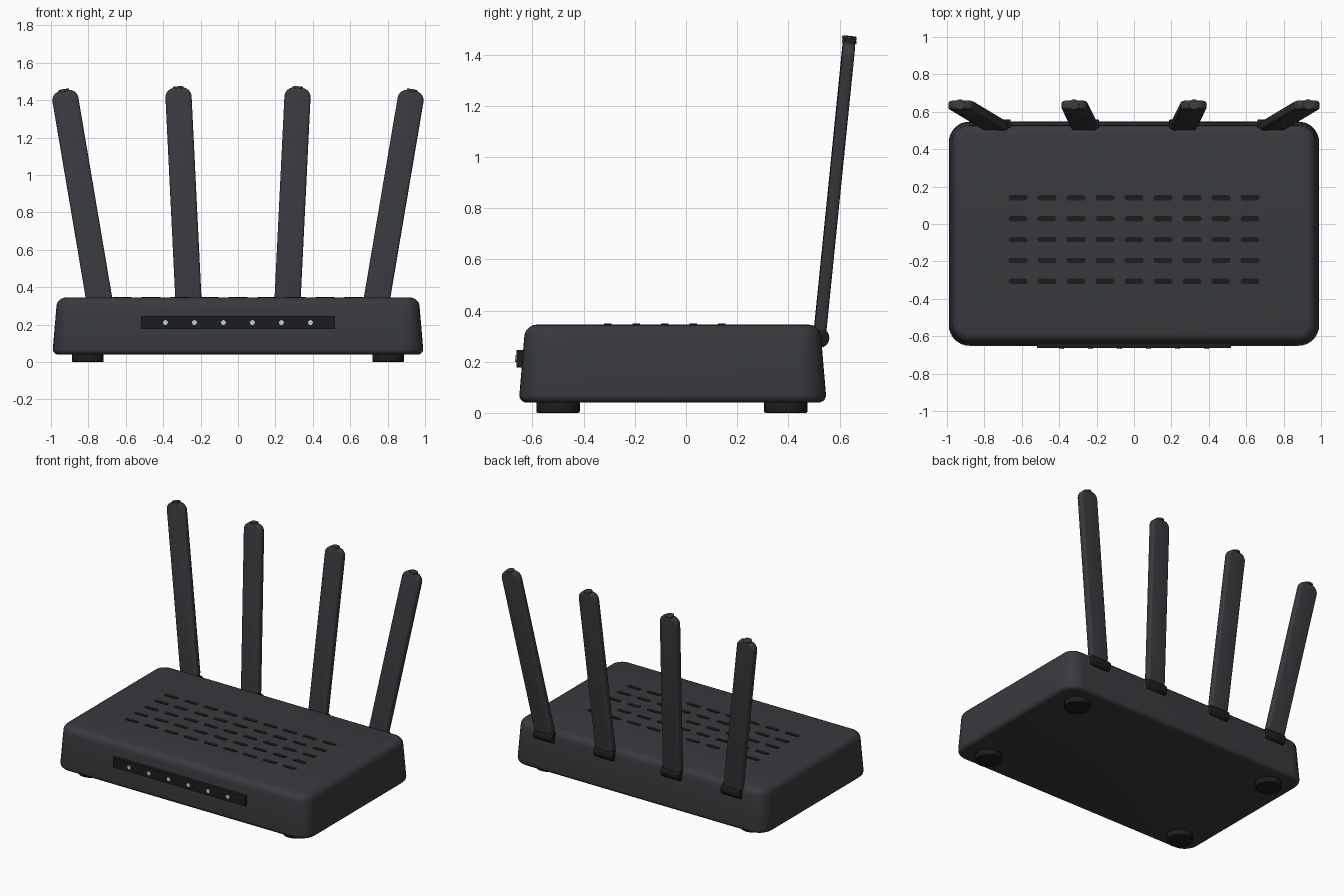
import bpy, bmesh
from math import sin, cos, pi, radians
from mathutils import Matrix

if "Cube" in bpy.data.objects:
    bpy.data.objects.remove(bpy.data.objects["Cube"])


def material(name, rgb):
    m = bpy.data.materials.new(name)
    m.diffuse_color = (*rgb, 1)
    m.use_nodes = True
    m.node_tree.nodes["Principled BSDF"].inputs["Base Color"].default_value = m.diffuse_color
    return m


SHELL = material("shell", (0.04, 0.042, 0.047))
DARK = material("dark_plastic", (0.012, 0.012, 0.013))
LIGHT = material("indicator", (0.45, 0.7, 0.6))


def finish(bm, name, mat):
    bmesh.ops.recalc_face_normals(bm, faces=bm.faces)
    mesh = bpy.data.meshes.new(name)
    bm.to_mesh(mesh)
    bm.free()
    mesh.materials.append(mat)
    ob = bpy.data.objects.new(name, mesh)
    bpy.context.collection.objects.link(ob)
    bpy.ops.object.select_all(action='DESELECT')
    ob.select_set(True)
    bpy.context.view_layer.objects.active = ob
    bpy.ops.object.shade_smooth_by_angle(angle=radians(35))
    return ob


def rounded_slab(bm, hx, hy, r, levels, at=Matrix(), seg=6):
    """Stack rounded rectangles; levels are (z, inset)."""
    rings = []
    for z, inset in levels:
        rr = max(r - inset, 0.002)
        ring = []
        for k, (sx, sy) in enumerate(((1, 1), (-1, 1), (-1, -1), (1, -1))):
            for i in range(seg + 1):
                a = (k + i / seg) * pi / 2
                x = sx * (hx - inset - rr) + rr * cos(a)
                y = sy * (hy - inset - rr) + rr * sin(a)
                ring.append(bm.verts.new(at @ Matrix.Translation((x, y, z)).translation))
        rings.append(ring)
    n = len(rings[0])
    for a, b in zip(rings, rings[1:]):
        for i in range(n):
            bm.faces.new((a[i], a[(i + 1) % n], b[(i + 1) % n], b[i]))
    bm.faces.new(rings[0][::-1])
    bm.faces.new(rings[-1])


def soft_levels(z0, z1, b0, b1, taper=0.0, n=5):
    """Levels with rounded lower and upper edges, inset by taper at the top."""
    angles = [i / n * pi / 2 for i in range(n + 1)]
    low = [(z0 + b0 * (1 - sin(a)), b0 * (1 - cos(a))) for a in reversed(angles)]
    high = [(z1 - b1 * (1 - sin(a)), taper + b1 * (1 - cos(a))) for a in angles]
    return low + high


def cylinder(name, mat, r, depth, loc, axis='Z', bevel=0.0, seg=28):
    bm = bmesh.new()
    bmesh.ops.create_cone(bm, cap_ends=True, segments=seg, radius1=r, radius2=r, depth=depth)
    if bevel:
        rims = [e for e in bm.edges if abs(e.verts[0].co.z - e.verts[1].co.z) < 1e-5]
        bmesh.ops.bevel(bm, geom=rims, offset=bevel, segments=2, profile=0.5, affect='EDGES')
    ob = finish(bm, name, mat)
    ob.location = loc
    ob.rotation_euler = {'Z': (0, 0, 0), 'X': (0, pi / 2, 0), 'Y': (pi / 2, 0, 0)}[axis]
    return ob


# Tapered main housing
bm = bmesh.new()
rounded_slab(bm, 0.99, 0.599, 0.11, soft_levels(0.04, 0.345, 0.03, 0.05, 0.019),
             Matrix.Translation((0, -0.052, 0)), seg=8)
finish(bm, "housing", SHELL)

# Vent slots on the top
bm = bmesh.new()
for col in range(9):
    for row in range(5):
        at = Matrix.Translation((0.155 * (col - 4), 0.14 - 0.1115 * row, 0))
        rounded_slab(bm, 0.051, 0.014, 0.014, [(0.335, 0), (0.349, 0)], at)
finish(bm, "vent_slots", DARK)

# Front light strip with indicators
bm = bmesh.new()
bmesh.ops.create_cube(bm, size=1, matrix=Matrix.Translation((0, -0.649, 0.211))
                      @ Matrix.Diagonal((1.035, 0.026, 0.068, 1)))
finish(bm, "light_strip", DARK)
for i in range(6):
    cylinder("indicator_light", LIGHT, 0.013, 0.014, (-0.388 + 0.155 * i, -0.661, 0.211), 'Y', seg=16)

# Feet
for sx in (-1, 1):
    for y in (-0.5, 0.39):
        cylinder("foot", DARK, 0.085, 0.045, (sx * 0.803, y, 0.0225), bevel=0.006)

# Hinged paddle antennas with a small tip disc
L = 1.18
for x, tilt in ((-0.735, -9.6), (-0.263, -2.8), (0.263, 2.8), (0.735, 9.6)):
    base = (x, 0.521, 0.293)
    cylinder("antenna_hinge", DARK, 0.039, 0.15, base, 'X', bevel=0.005)
    turn = (radians(-5.7), radians(tilt), 0)
    bm = bmesh.new()
    stand = Matrix.Translation((0, 0, L / 2)) @ Matrix.Rotation(pi / 2, 4, 'X')
    rounded_slab(bm, 0.07, L / 2, 0.05, soft_levels(-0.024, 0.024, 0.014, 0.014, n=4), stand)
    paddle = finish(bm, "antenna", SHELL)
    paddle.location, paddle.rotation_euler = base, turn
    disc = cylinder("antenna_tip", SHELL, 0.028, 0.012, (0, 0, 0), seg=20)
    disc.parent, disc.location = paddle, (0, 0, L)
